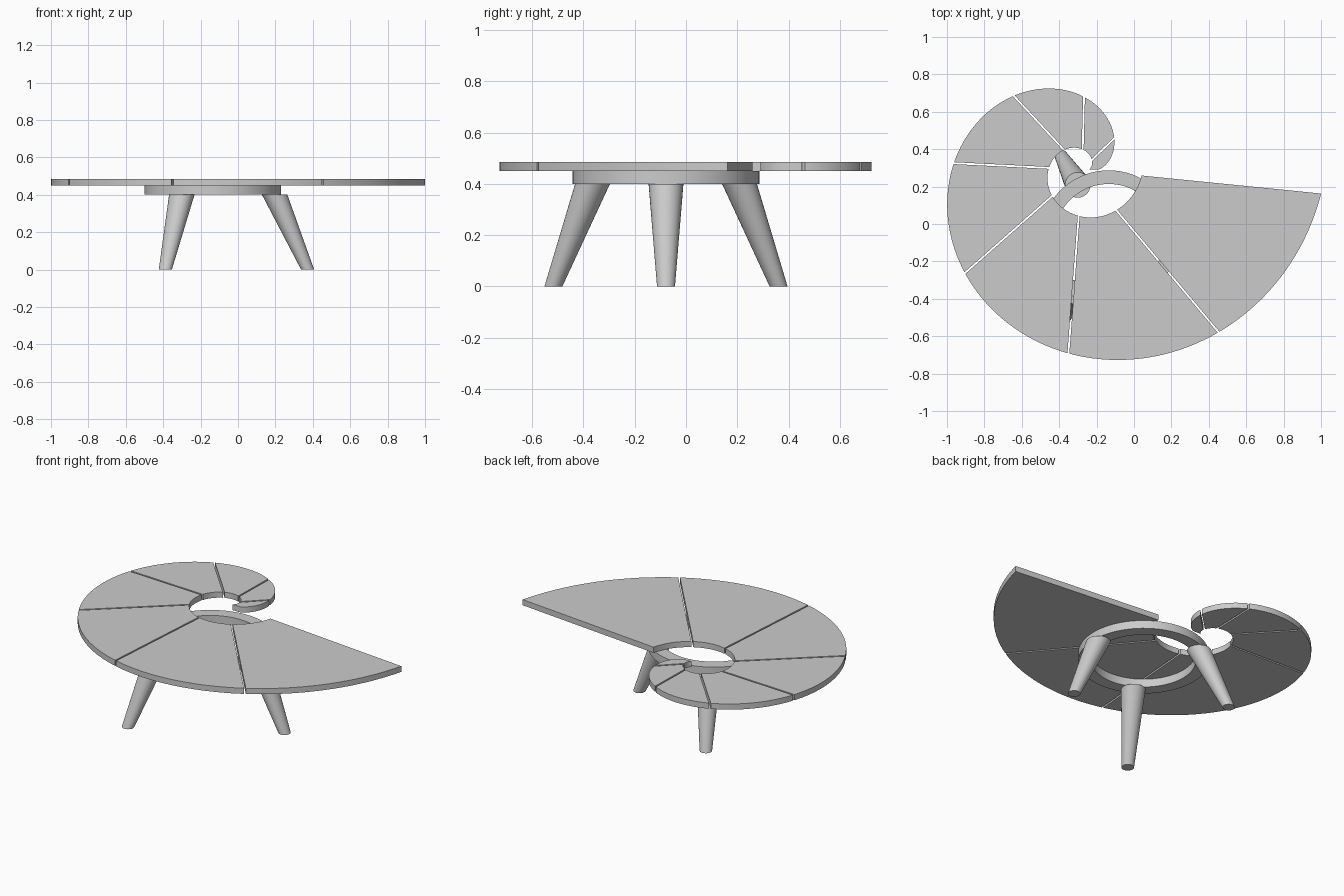
import bpy
import bmesh
from math import cos, sin, pi, radians
from mathutils import Vector

default = bpy.data.objects.get("Cube")
if default:
    bpy.data.objects.remove(default, do_unlink=True)

grey = bpy.data.materials.new("plain_grey")
grey.use_nodes = True
grey.diffuse_color = (0.6, 0.6, 0.6, 1)
grey.node_tree.nodes["Principled BSDF"].inputs["Base Color"].default_value = (0.6, 0.6, 0.6, 1)


def finish(bm, name):
    """Turn a bmesh into a named, smooth-shaded object with the shared material."""
    bmesh.ops.recalc_face_normals(bm, faces=bm.faces[:])
    mesh = bpy.data.meshes.new(name)
    bm.to_mesh(mesh)
    bm.free()
    mesh.materials.append(grey)
    obj = bpy.data.objects.new(name, mesh)
    bpy.context.collection.objects.link(obj)
    bpy.ops.object.select_all(action="DESELECT")
    obj.select_set(True)
    bpy.context.view_layer.objects.active = obj
    bpy.ops.object.shade_smooth_by_angle(angle=radians(35))
    return obj


# Spiral table top: eight slabs between two widening spirals, parted by thin gaps
CENTRE = Vector((-0.277, 0.291, 0))
TURN = 2 * pi - 0.1
SEGMENTS = 8
TOP_Z, SLAB_Z, RING_Z = 0.485, 0.45, 0.40
HALF_GAP = 0.005


def spiral(angle, start, end):
    return start + (end - start) * angle / TURN


def edge_points(a0, a1, start, end, gap0, gap1, steps=24):
    """Points along one spiral edge, trimmed at both ends by parallel gaps."""
    a0 += gap0 / spiral(a0, start, end)
    a1 -= gap1 / spiral(a1, start, end)
    points = []
    for i in range(steps + 1):
        a = a0 + (a1 - a0) * i / steps
        points.append(CENTRE + spiral(a, start, end) * Vector((cos(a), sin(a), 0)))
    return points


def top_segment(k):
    a0, a1 = TURN * k / SEGMENTS, TURN * (k + 1) / SEGMENTS
    gaps = (HALF_GAP if k else 0, HALF_GAP if k < SEGMENTS - 1 else 0)
    bm = bmesh.new()
    rows = [[bm.verts.new(p + Vector((0, 0, SLAB_Z))) for p in edge_points(a0, a1, *radii, *gaps)]
            for radii in ((0.037, 0.319), (0.09, 1.284))]
    inner, outer = rows
    for i in range(len(inner) - 1):
        bm.faces.new((inner[i], outer[i], outer[i + 1], inner[i + 1]))
    lifted = bmesh.ops.extrude_face_region(bm, geom=bm.faces[:], use_keep_orig=True)
    verts = [v for v in lifted["geom"] if isinstance(v, bmesh.types.BMVert)]
    bmesh.ops.translate(bm, verts=verts, vec=(0, 0, TOP_Z - SLAB_Z))
    finish(bm, f"top_segment_{k + 1}")


for k in range(SEGMENTS):
    top_segment(k)

# Support ring: a rectangular profile spun round the base centre
BASE = Vector((-0.135, -0.078, 0))
bm = bmesh.new()
profile = [bm.verts.new(BASE + Vector((r, 0, z)))
           for r, z in ((0.292, RING_Z), (0.365, RING_Z), (0.365, SLAB_Z), (0.292, SLAB_Z))]
edges = [bm.edges.new((profile[i], profile[(i + 1) % 4])) for i in range(4)]
bmesh.ops.spin(bm, geom=profile + edges, cent=BASE, axis=(0, 0, 1),
               angle=2 * pi, steps=96, use_duplicate=False)
bmesh.ops.remove_doubles(bm, verts=bm.verts[:], dist=0.0001)
finish(bm, "support_ring")

# Three splayed, tapered legs with level ends
for name, angle in (("left_leg", 0), ("back_leg", 2 * pi / 3), ("front_leg", -2 * pi / 3)):
    bm = bmesh.new()
    bmesh.ops.create_cone(bm, cap_ends=True, segments=32, radius1=0.035, radius2=0.068, depth=RING_Z)
    direction = Vector((cos(angle), sin(angle), 0))
    for v in bm.verts:
        reach = 0.331 if v.co.z > 0 else 0.507
        v.co += BASE + direction * reach + Vector((0, 0, RING_Z / 2))
    finish(bm, name)
